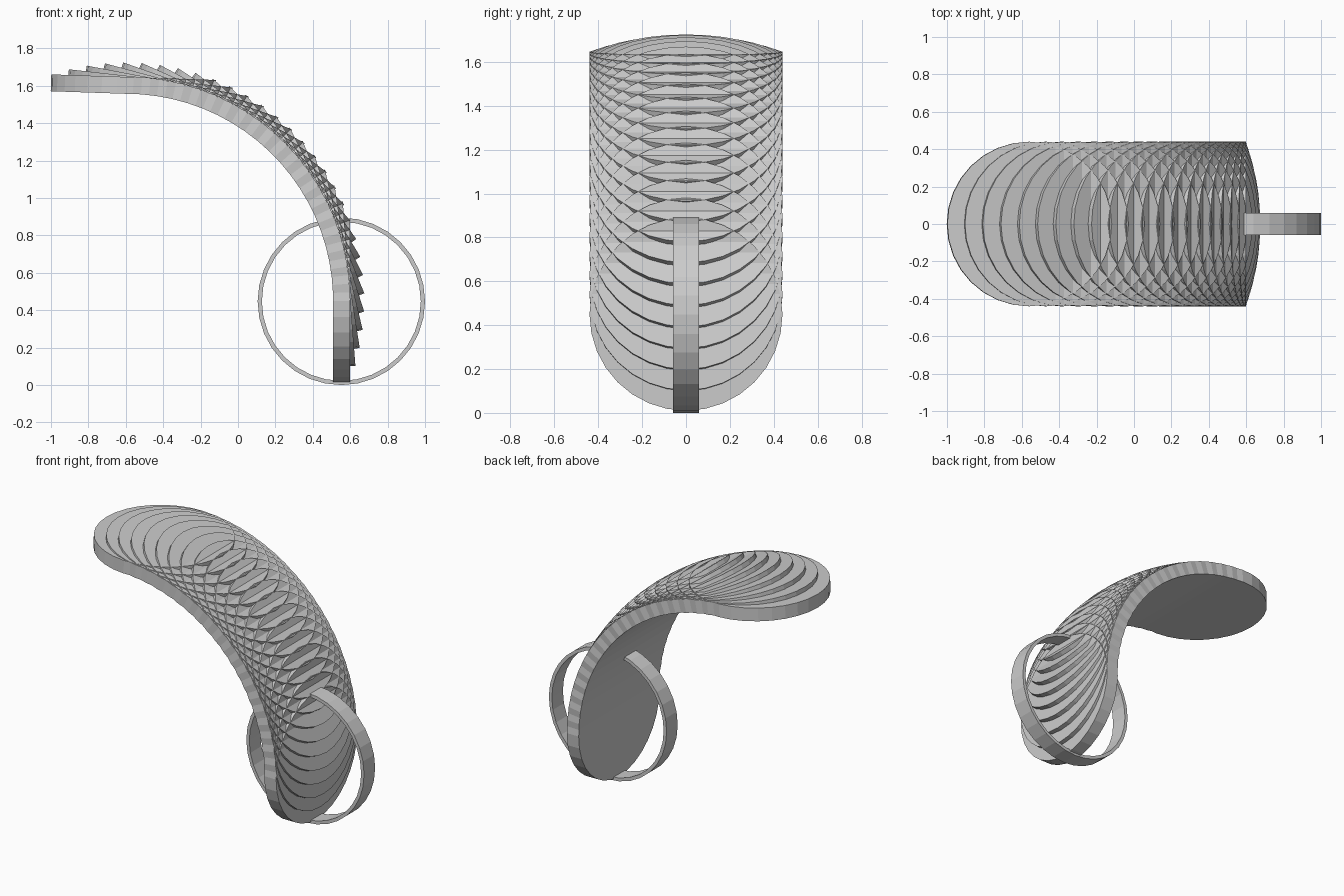
import bpy, bmesh, math
from mathutils import Matrix

if "Cube" in bpy.data.objects:
    bpy.data.objects.remove(bpy.data.objects["Cube"])

SIDES = 32
DISC_R, DISC_T = 0.44, 0.09          # disc radius and thickness
HUB_X, HUB_Z, ARC_R = -0.599, 0.45, 1.1515   # arc the discs follow
START, END, COUNT = math.radians(1.94), math.radians(90), 21


def finish(bm, name):
    bmesh.ops.recalc_face_normals(bm, faces=bm.faces)
    mesh = bpy.data.meshes.new(name)
    bm.to_mesh(mesh)
    bm.free()
    obj = bpy.data.objects.new(name, mesh)
    bpy.context.collection.objects.link(obj)
    return obj


# Fan of overlapping discs, tipping from flat at the top to upright at the base
bm = bmesh.new()
for i in range(COUNT):
    a = START + (END - START) * i / (COUNT - 1)
    place = Matrix.Translation((HUB_X + ARC_R * math.sin(a), 0,
                                HUB_Z + ARC_R * math.cos(a)))
    bmesh.ops.create_cone(bm, cap_ends=True, segments=SIDES,
                          radius1=DISC_R, radius2=DISC_R, depth=DISC_T,
                          matrix=place @ Matrix.Rotation(a, 4, 'Y'))
finish(bm, "curved_disc_stack")

# Narrow upright ring around the lowest disc
bm = bmesh.new()
profile = [(0.4475, -0.06), (0.4475, 0.06), (0.425, 0.06), (0.425, -0.06)]
rows = []
for i in range(SIDES):
    t = 2 * math.pi * i / SIDES
    rows.append([bm.verts.new((0.5525 + r * math.cos(t), y, 0.4475 + r * math.sin(t)))
                 for r, y in profile])
for i in range(SIDES):
    p, q = rows[i], rows[(i + 1) % SIDES]
    for k in range(4):
        n = (k + 1) % 4
        bm.faces.new((p[k], p[n], q[n], q[k]))
finish(bm, "base_ring")
